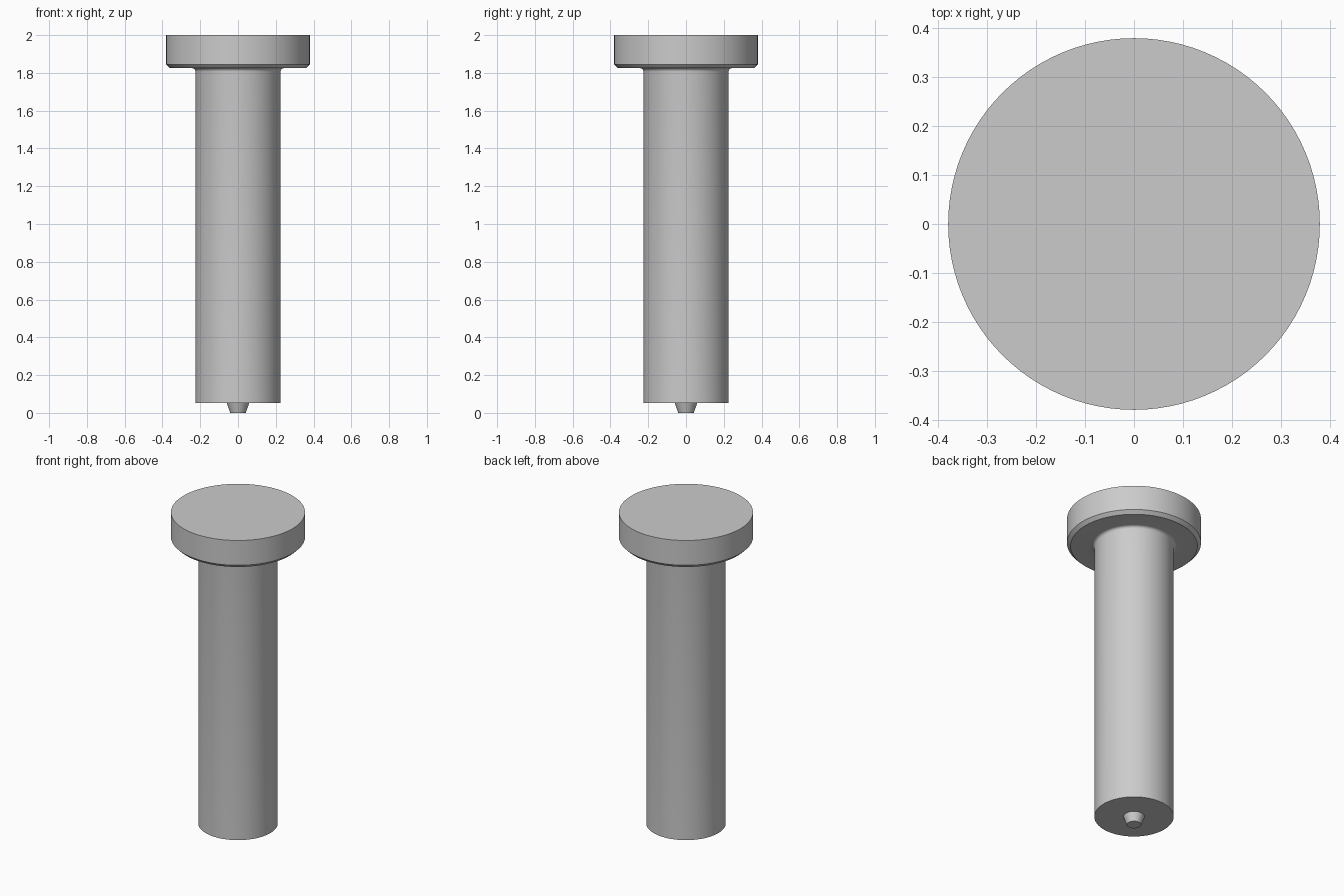
import bpy
import bmesh
import math

cube = bpy.data.objects.get("Cube")
if cube:
    bpy.data.objects.remove(cube, do_unlink=True)

SEGMENTS = 96

# Single plain grey metal
steel = bpy.data.materials.new("grey_steel")
steel.use_nodes = True
grey = (0.6, 0.6, 0.6, 1)
steel.diffuse_color = grey
steel.node_tree.nodes["Principled BSDF"].inputs["Base Color"].default_value = grey


def lathe(name, profile):
    """Spin (radius, height) points, listed bottom to top, into a closed solid."""
    bm = bmesh.new()
    rings = []
    for r, z in profile:
        ring = []
        for i in range(SEGMENTS):
            a = math.tau * i / SEGMENTS
            ring.append(bm.verts.new((r * math.cos(a), r * math.sin(a), z)))
        rings.append(ring)
    for low, high in zip(rings, rings[1:]):
        for i in range(SEGMENTS):
            j = (i + 1) % SEGMENTS
            bm.faces.new((low[i], low[j], high[j], high[i]))
    bm.faces.new(rings[0][::-1])
    bm.faces.new(rings[-1])
    mesh = bpy.data.meshes.new(name)
    bm.to_mesh(mesh)
    bm.free()
    mesh.materials.append(steel)
    obj = bpy.data.objects.new(name, mesh)
    bpy.context.collection.objects.link(obj)
    bpy.ops.object.select_all(action="DESELECT")
    obj.select_set(True)
    bpy.context.view_layer.objects.active = obj
    bpy.ops.object.shade_smooth_by_angle(angle=math.radians(25))
    return obj


# Tip, shaft, neck fillet and chamfered head share one turned outline
shaft_r, head_r, head_z, fillet = 0.225, 0.38, 1.825, 0.018
neck = []
for step in range(7):
    a = math.pi / 2 * step / 6
    neck.append((shaft_r + fillet * (1 - math.cos(a)),
                 head_z - fillet * (1 - math.sin(a))))

outline = [(0.041, 0), (0.06, 0.053), (shaft_r, 0.053)]
outline += neck
outline += [(head_r - 0.02, head_z), (head_r, head_z + 0.02), (head_r, 2)]
lathe("headed_pin", outline)
